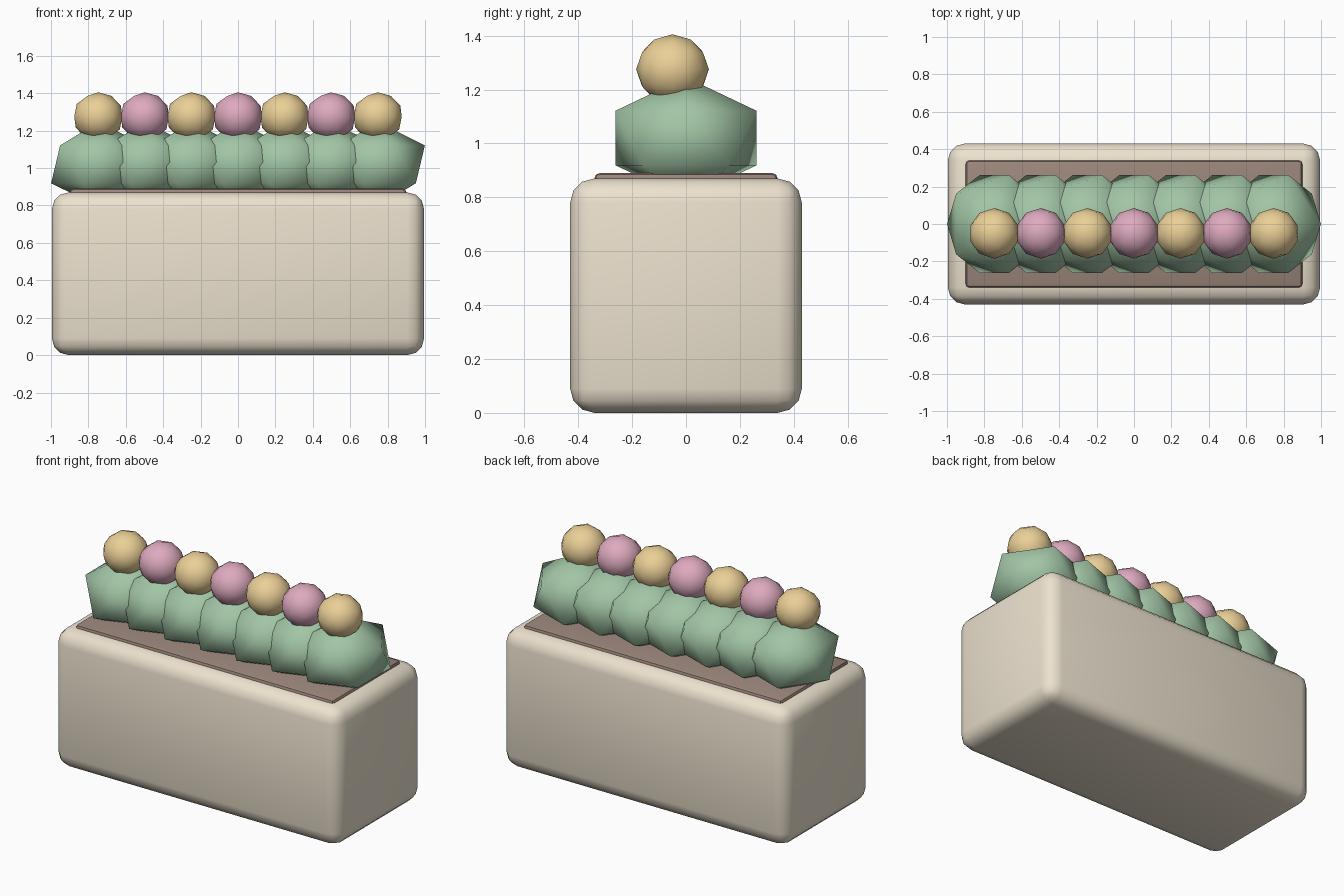
import bpy, math

if "Cube" in bpy.data.objects:
    bpy.data.objects.remove(bpy.data.objects["Cube"])


def material(name, rgb):
    m = bpy.data.materials.new(name)
    m.diffuse_color = (*rgb, 1)
    m.use_nodes = True
    m.node_tree.nodes["Principled BSDF"].inputs["Base Color"].default_value = m.diffuse_color
    return m


cream = material("cream", (0.84, 0.76, 0.62))
brown = material("brown", (0.33, 0.24, 0.20))
green = material("green", (0.36, 0.56, 0.38))
gold = material("gold", (0.83, 0.63, 0.31))
pink = material("pink", (0.73, 0.40, 0.52))


def block(name, size, z_bottom, bevel, segments, mat):
    bpy.ops.mesh.primitive_cube_add(size=1, location=(0, 0, z_bottom + size[2] / 2))
    ob = bpy.context.object
    ob.name = name
    ob.scale = size
    bpy.ops.object.transform_apply(location=False, rotation=False, scale=True)
    mod = ob.modifiers.new("rounded_edges", 'BEVEL')
    mod.width = bevel
    mod.segments = segments
    bpy.ops.object.modifier_apply(modifier=mod.name)
    bpy.ops.object.shade_smooth_by_angle(angle=math.radians(40))
    ob.data.materials.append(mat)


def blob(name, subdivisions, radii, location, mat):
    bpy.ops.mesh.primitive_ico_sphere_add(subdivisions=subdivisions, radius=1, location=location)
    ob = bpy.context.object
    ob.name = name
    ob.scale = radii
    bpy.ops.object.transform_apply(location=False, rotation=False, scale=True)
    bpy.ops.object.shade_smooth()
    ob.data.materials.append(mat)


# Planter box and soil
block("planter_box", (1.99, 0.86, 0.87), 0, 0.09, 3, cream)
block("soil", (1.80, 0.68, 0.09), 0.80, 0.02, 2, brown)

# Row of leafy clumps, each topped with a flower
for i in range(7):
    x = (i - 3) * 0.249
    blob(f"leaf_clump_{i + 1}", 1, (0.282, 0.308, 0.226), (x, 0, 1.02), green)
    blob(f"flower_{i + 1}", 2, (0.135, 0.135, 0.13), (x, -0.05, 1.275),
         pink if i % 2 else gold)
